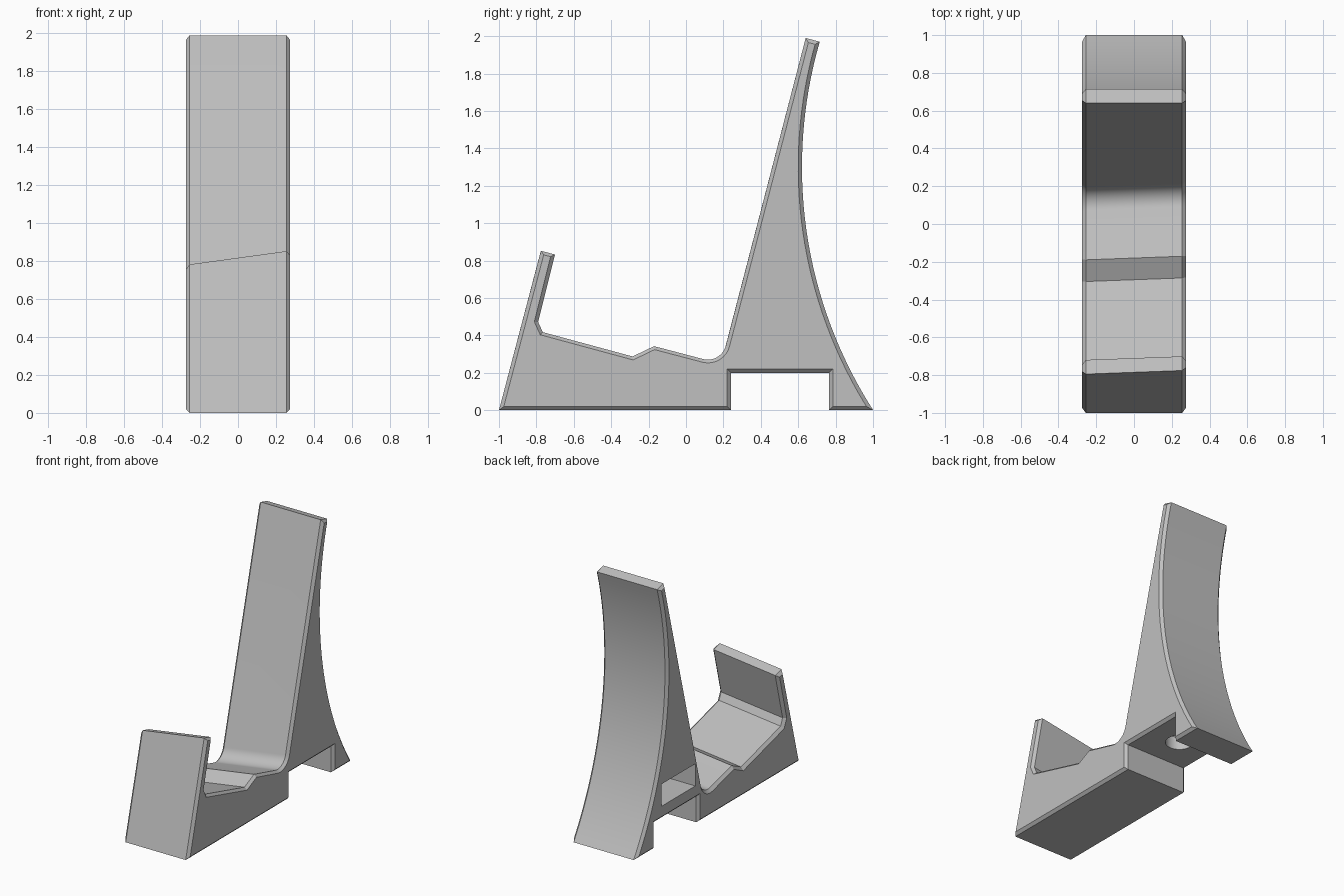
import bpy, bmesh
from math import sin, cos, pi, asin
from mathutils import Vector

cube = bpy.data.objects.get("Cube")
if cube:
    bpy.data.objects.remove(cube, do_unlink=True)

# Single grey material
grey = bpy.data.materials.new("plain grey")
grey.use_nodes = True
colour = (0.53, 0.53, 0.53, 1)
grey.diffuse_color = colour
grey.node_tree.nodes["Principled BSDF"].inputs["Base Color"].default_value = colour

HALF = 0.275      # half width
CHAMFER = 0.02
LEAN = Vector((0.26, 0.966))   # direction of the leaning back rest
SLANT = 0.078     # sideways drop of the cradle along LEAN


def arc(cy, cz, r, a, b, n):
    return [Vector((cy + r * cos(a + (b - a) * i / n),
                    cz + r * sin(a + (b - a) * i / n))) for i in range(n + 1)]


# Side profile (y, z), clockwise: slanted cradle part, then fixed part
cradle = [Vector(p) for p in ((-0.775, 0.855), (-0.70, 0.835), (-0.79, 0.475),
                              (-0.765, 0.42), (-0.285, 0.29), (-0.17, 0.345))]
cradle += arc(0.117, 0.373, 0.1, -pi / 2 - 0.262, -0.262, 12)
R = 2.41
back = arc(3.03, 1.30, R, pi - asin(0.67 / R), pi + asin(1.30 / R), 32)
fixed = [Vector((0.64, 1.99))] + back
fixed += [Vector(p) for p in ((0.765, 0), (0.765, 0.2), (0.24, 0.2), (0.24, 0))]


def section(x):
    drop = LEAN * (SLANT * (x - HALF) / (2 * HALF))
    return [Vector((-1, 0))] + [p + drop for p in cradle] + fixed


def inset(points, d):
    """Mitred inward offset of a clockwise outline."""
    out = []
    for i, p in enumerate(points):
        a = (p - points[i - 1]).normalized()
        b = (points[(i + 1) % len(points)] - p).normalized()
        n1, n2 = Vector((a.y, -a.x)), Vector((b.y, -b.x))
        out.append(p + (n1 + n2) * (d / (1 + n1.dot(n2))))
    return out


# Stand body: four sections, the outer two inset to form the chamfer
bm = bmesh.new()
rings = []
for x, d in ((-HALF, CHAMFER), (CHAMFER - HALF, 0), (HALF - CHAMFER, 0), (HALF, CHAMFER)):
    rings.append([bm.verts.new((x, p.x, p.y)) for p in inset(section(x), d)])
for r, s in zip(rings, rings[1:]):
    for i in range(len(r)):
        bm.faces.new((r[i - 1], r[i], s[i], s[i - 1]))
bm.faces.new(rings[0])
bm.faces.new(rings[-1])
bmesh.ops.recalc_face_normals(bm, faces=bm.faces)
mesh = bpy.data.meshes.new("stand_body")
bm.to_mesh(mesh)
bm.free()
body = bpy.data.objects.new("stand_body", mesh)
bpy.context.collection.objects.link(body)
mesh.materials.append(grey)


def cut(cutter):
    cutter.hide_render = True
    cutter.data.materials.append(grey)
    bpy.ops.object.select_all(action='DESELECT')
    body.select_set(True)
    bpy.context.view_layer.objects.active = body
    mod = body.modifiers.new("cut", 'BOOLEAN')
    mod.operation = 'DIFFERENCE'
    mod.solver = 'EXACT'
    mod.object = cutter
    bpy.ops.object.modifier_apply(modifier=mod.name)
    bpy.data.objects.remove(cutter, do_unlink=True)


# Side pocket, open on one side only
bpy.ops.mesh.primitive_cube_add(size=1, location=(-0.1, 0.485, 0.385))
pocket = bpy.context.object
pocket.name = "pocket_cutter"
pocket.scale = (0.6, 0.41, 0.17)
bpy.context.view_layer.update()
cut(pocket)

# Round cable hole from the notch up into the pocket
bpy.ops.mesh.primitive_cylinder_add(vertices=32, radius=0.1, depth=0.2, location=(0, 0.5, 0.24))
hole = bpy.context.object
hole.name = "hole_cutter"
cut(hole)

bpy.ops.object.select_all(action='DESELECT')
body.select_set(True)
bpy.context.view_layer.objects.active = body
bpy.ops.object.shade_smooth_by_angle(angle=0.4)
